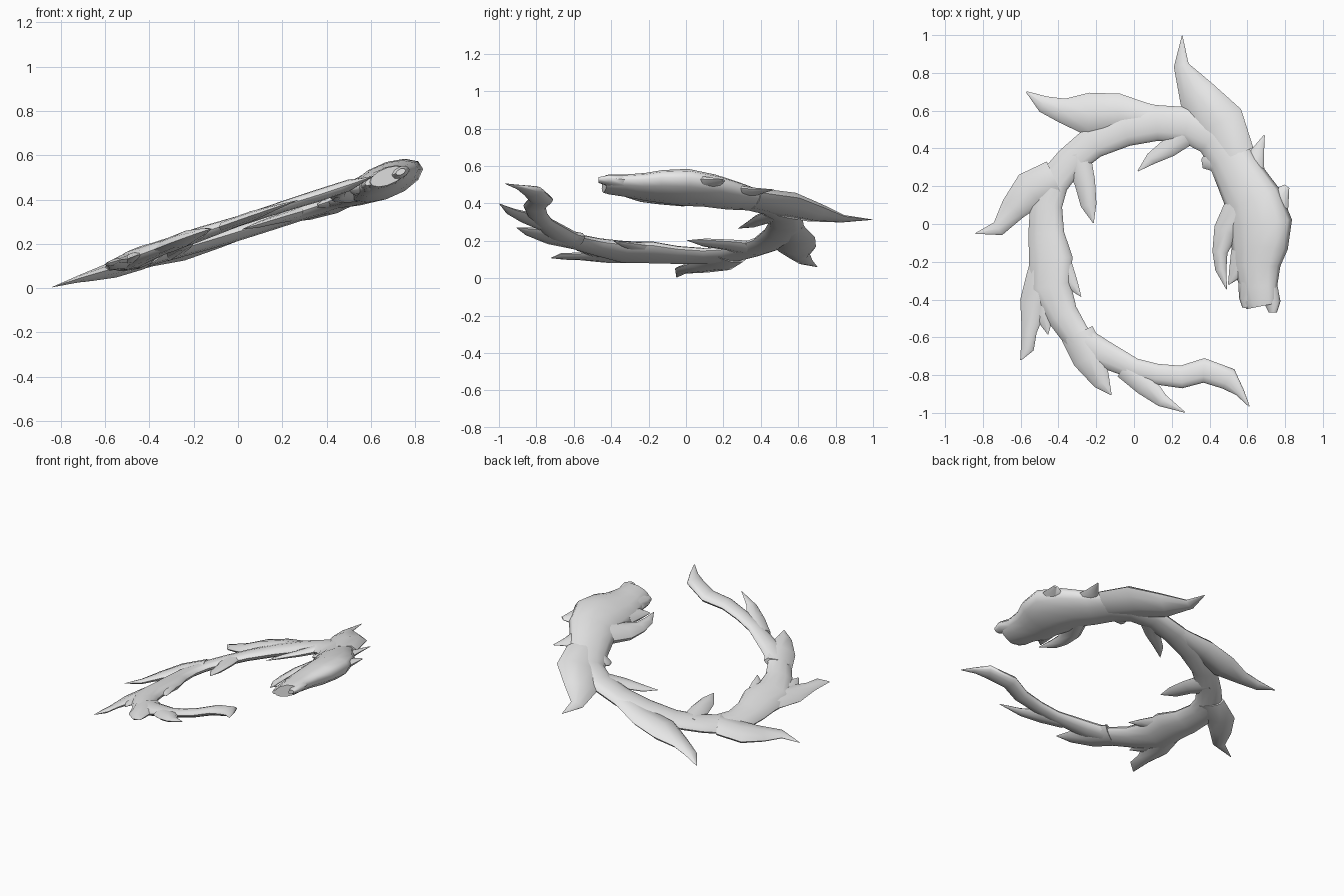
import bpy
import bmesh
from math import sin, cos, tau, radians
from mathutils import Vector

if "Cube" in bpy.data.objects:
    bpy.data.objects.remove(bpy.data.objects["Cube"])

# Single flat colour
grey = bpy.data.materials.new("stone_grey")
grey.use_nodes = True
colour = (0.8, 0.8, 0.8, 1)
grey.diffuse_color = colour
grey.node_tree.nodes["Principled BSDF"].inputs["Base Color"].default_value = colour


def plane_height(x, y):
    """Height of the tilted plane in which the whole creature is coiled."""
    return 0.271 + 0.32 * x - 0.04 * y


def limb(name, path, flatness, sides=8):
    """Tapered oval tube; path holds (x, y, half width), flatness one value per station."""
    bm = bmesh.new()
    points = [Vector(station[:2]) for station in path]
    rings = []
    for i, (x, y, width) in enumerate(path):
        before = points[max(i - 1, 0)]
        after = points[min(i + 1, len(points) - 1)]
        tangent = (after - before).normalized()
        side = Vector((-tangent.y, tangent.x))
        ring = []
        for k in range(sides):
            angle = tau * k / sides
            spot = points[i] + side * (cos(angle) * width)
            lift = sin(angle) * width * flatness[i]
            ring.append(bm.verts.new((spot.x, spot.y, plane_height(spot.x, spot.y) + lift)))
        rings.append(ring)
    for a, b in zip(rings, rings[1:]):
        for k in range(sides):
            n = (k + 1) % sides
            bm.faces.new((a[k], a[n], b[n], b[k]))
    bm.faces.new(rings[0])
    bm.faces.new(rings[-1])
    bmesh.ops.recalc_face_normals(bm, faces=bm.faces)
    mesh = bpy.data.meshes.new(name)
    bm.to_mesh(mesh)
    bm.free()
    mesh.materials.append(grey)
    obj = bpy.data.objects.new(name, mesh)
    bpy.context.collection.objects.link(obj)
    bpy.ops.object.select_all(action="DESELECT")
    obj.select_set(True)
    bpy.context.view_layer.objects.active = obj
    bpy.ops.object.shade_smooth_by_angle(angle=radians(60))


# Coiled body from tail tip to neck, swelling into the head
tail = [
    (.61, -.965, .003), (.56, -.89, .025), (.50, -.82, .06), (.37, -.775, .065),
    (.25, -.81, .06), (.12, -.795, .055), (0, -.765, .055), (-.18, -.68, .075),
    (-.3, -.6, .075), (-.38, -.48, .085),
]
trunk = [
    (-.45, -.33, .115), (-.44, -.18, .115), (-.465, -.05, .095), (-.465, .1, .085),
    (-.43, .22, .085), (-.34, .33, .08), (-.22, .43, .085), (-.05, .505, .095),
    (.12, .535, .095), (.28, .525, .095), (.42, .47, .11), (.5, .36, .115),
]
head = [
    (.56, .25, .13), (.63, .13, .15), (.67, 0, .168), (.665, -.12, .15),
    (.65, -.22, .125), (.66, -.33, .1), (.67, -.41, .09), (.675, -.435, .08),
]
thickness = [.45] * len(tail) + [.4] * len(trunk) + [.5] * len(head)
limb("body_and_head", tail + trunk + head, thickness, sides=12)

# Flame-shaped fins growing from the spine along the outer back
fins = {
    "tail_fin": [(-.05, -.76, .06), (.06, -.85, .06), (.15, -.935, .035), (.27, -.997, .002)],
    "rear_fin": [(-.3, -.58, .09), (-.235, -.71, .09), (-.17, -.84, .045), (-.12, -.905, .002)],
    "hip_fin": [(-.44, -.18, .1), (-.48, -.3, .095), (-.53, -.42, .075), (-.555, -.57, .04),
                (-.565, -.66, .035), (-.6, -.72, .003)],
    "hip_barb": [(-.47, -.34, .08), (-.48, -.48, .055), (-.455, -.585, .002)],
    "side_fin": [(-.42, .24, .1), (-.55, .18, .1), (-.64, .08, .07),
                 (-.72, -.025, .04), (-.84, -.05, .002)],
    "back_fin": [(.2, .54, .07), (.06, .56, .08), (-.08, .59, .1), (-.24, .58, .115),
                 (-.38, .6, .065), (-.48, .635, .045), (-.57, .7, .003)],
    "shoulder_fin": [(.52, .36, .12), (.45, .54, .135), (.33, .69, .1),
                     (.25, .84, .04), (.255, .997, .002)],
    "horn": [(.6, .24, .1), (.65, .37, .04), (.69, .47, .003)],
    "brow_crest": [(.69, .03, .12), (.76, .13, .07), (.81, .2, .015)],
}
for name, path in fins.items():
    limb(name, path, [.4] * len(path))

# Short legs and barbs on the inner side
legs = {
    "front_leg": [(.3, .51, .08), (.18, .4, .05), (.09, .345, .032), (.02, .28, .002)],
    "rear_leg": [(-.31, .37, .08), (-.26, .22, .055), (-.24, .1, .042), (-.215, .005, .002)],
    "belly_barb": [(-.41, -.2, .08), (-.33, -.315, .035), (-.28, -.385, .002)],
    "throat_lump": [(.5, .38, .08), (.42, .33, .065), (.36, .32, .025)],
}
for name, path in legs.items():
    limb(name, path, [.42] * len(path))

# Lower jaw, beard and snout lumps
face = {
    "lower_jaw": [(.58, .12, .09), (.485, -.04, .065), (.455, -.15, .04),
                  (.46, -.24, .03), (.49, -.345, .002)],
    "beard": [(.58, -.16, .07), (.54, -.26, .04), (.5, -.32, .003)],
    "upper_lip": [(.62, -.32, .07), (.6, -.4, .045), (.595, -.445, .022)],
    "nose": [(.7, -.33, .06), (.735, -.42, .042), (.735, -.468, .022)],
}
for name, path in face.items():
    limb(name, path, [.65] * len(path))
